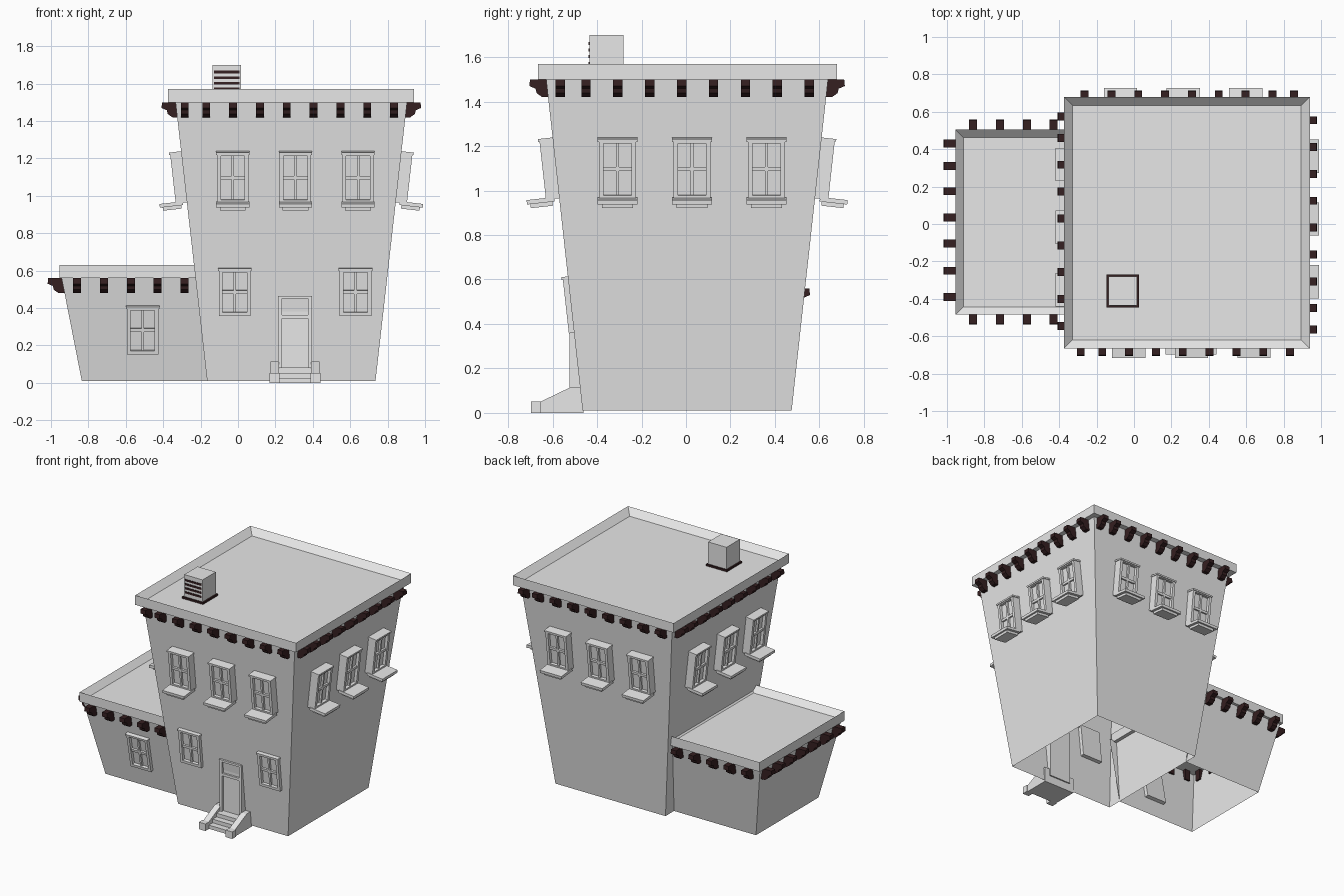
import bpy, bmesh, math
from mathutils import Matrix, Vector

cube = bpy.data.objects.get("Cube")
if cube:
    bpy.data.objects.remove(cube)


def material(name, color):
    m = bpy.data.materials.new(name)
    m.use_nodes = True
    m.diffuse_color = color
    m.node_tree.nodes["Principled BSDF"].inputs["Base Color"].default_value = color
    return m


PLASTER = material("pale grey plaster", (0.8, 0.8, 0.8, 1))
WOOD = material("dark brown wood", (0.036, 0.014, 0.015, 1))


def finish(name, bm, mat, matrix=Matrix()):
    mesh = bpy.data.meshes.new(name)
    bm.to_mesh(mesh)
    bm.free()
    mesh.materials.append(mat)
    obj = bpy.data.objects.new(name, mesh)
    obj.matrix_world = matrix
    bpy.context.collection.objects.link(obj)
    return obj


def add_box(bm, x0, x1, y0, y1, z0, z1):
    place = Matrix.Translation(((x0 + x1) / 2, (y0 + y1) / 2, (z0 + z1) / 2))
    size = Matrix.Diagonal((x1 - x0, y1 - y0, z1 - z0, 1))
    bmesh.ops.create_cube(bm, size=1, matrix=place @ size)


def boxes(name, spans, mat=PLASTER, matrix=Matrix()):
    bm = bmesh.new()
    for span in spans:
        add_box(bm, *span)
    return finish(name, bm, mat, matrix)


def extrude_profile(name, points, x0, x1, mat, matrix=Matrix()):
    """Closed (y, z) profile swept along x."""
    bm = bmesh.new()
    face = bm.faces.new([bm.verts.new((x0, y, z)) for y, z in points])
    moved = bmesh.ops.extrude_face_region(bm, geom=[face])["geom"]
    bmesh.ops.translate(bm, vec=(x1 - x0, 0, 0),
                        verts=[v for v in moved if isinstance(v, bmesh.types.BMVert)])
    bmesh.ops.recalc_face_normals(bm, faces=bm.faces)
    return finish(name, bm, mat, matrix)


def flared_walls(name, bottom, top, z0, z1, sides):
    """Open shell; each rectangle is x0, x1, y0, y1."""
    bm = bmesh.new()
    rings = [[bm.verts.new((x, y, z)) for x, y in
              ((r[0], r[2]), (r[1], r[2]), (r[1], r[3]), (r[0], r[3]))]
             for r, z in ((bottom, z0), (top, z1))]
    for i in sides:
        j = (i + 1) % 4
        bm.faces.new((rings[0][i], rings[0][j], rings[1][j], rings[1][i]))
    return finish(name, bm, PLASTER)


def parapet_roof(name, rim, depth, span):
    """Slab whose top is sunk inside a raised rim."""
    bm = bmesh.new()
    add_box(bm, *span)
    top = max(bm.faces, key=lambda f: f.calc_center_median().z)
    bmesh.ops.inset_region(bm, faces=[top], thickness=rim)
    bmesh.ops.translate(bm, vec=(0, 0, -depth), verts=top.verts)
    return finish(name, bm, PLASTER)


def wall_frame(center, reach, slope, side, along, z, tilted=True):
    """Local frame on a wall: x right, -y outward, z up the wall."""
    turn = Matrix.Rotation(side * math.pi / 2, 4, 'Z')
    spot = Matrix.Translation((along, -(reach + slope * z), z))
    tilt = Matrix.Rotation(math.atan(slope) if tilted else 0, 4, 'X')
    return Matrix.Translation(Vector((*center, 0))) @ turn @ spot @ tilt


def window(name, matrix, w, h, out, sill):
    a, edge = w / 2, 0.02
    spans = [(-a, -a + edge, -out, 0.03, 0, h), (a - edge, a, -out, 0.03, 0, h),
             (-a, a, -out, 0.03, 0, edge), (-a, a, -out, 0.03, h - edge, h),
             (-a, a, -out + 0.022, 0.03, 0, h)]
    # sash bars
    spans += [(-0.007, 0.007, 0.008 - out, 0.02, 0, h),
              (-a, a, 0.008 - out, 0.02, h / 2 - 0.009, h / 2 + 0.009)]
    # head cap
    spans.append((-a - 0.005, a + 0.005, -out - 0.006, 0.02, h - 0.012, h))
    if sill:
        spans += [(-a - 0.005, a + 0.005, -0.145, -0.02, -0.012, 0.008),
                  (-a + 0.015, a - 0.015, -0.13, -0.03, -0.03, -0.012)]
    boxes(name, spans, PLASTER, matrix)


BRACKET = [(0.03, 0), (-0.07, 0), (-0.073, -0.03), (-0.045, -0.042),
           (-0.04, -0.062), (-0.015, -0.08), (0.03, -0.08)]


def bracket(name, matrix):
    extrude_profile(name, BRACKET, -0.021, 0.021, WOOD, matrix)


# Main block
C = (0.285, 0.005)
REACH = (0.47, 0.45)
SLOPE = (0.111, 0.114)
flared_walls("main_walls", (-0.165, 0.735, -0.465, 0.475),
             (-0.335, 0.905, -0.63, 0.64), 0.01, 1.51, range(4))
parapet_roof("main_roof", 0.065, 0.045, (-0.375, 0.94, -0.665, 0.68, 1.5, 1.57))

bracket_spots = [-0.57] + [-0.455 + 0.1435 * k for k in range(8)]
for side, label in enumerate(("front", "left", "back", "right")):
    reach, slope = REACH[side % 2], SLOPE[side % 2]
    for k in range(3):
        m = wall_frame(C, reach, slope, side, 0.022 + 0.335 * (k - 1), 0.965)
        window(f"{label}_upper_window_{k + 1}", m, 0.168, 0.275, 0.058, True)
    for k, t in enumerate(bracket_spots):
        bracket(f"{label}_bracket_{k + 1}",
                wall_frame(C, reach, slope, side, t, 1.5, False))

for label, x in (("right", -0.017), ("left", 0.628)):
    m = wall_frame(C, REACH[0], SLOPE[0], 0, x - C[0], 0.36)
    window(f"ground_window_{label}", m, 0.17, 0.255, 0.022, False)

# Side annex
A = (-0.5, 0.01)
flared_walls("annex_walls", (-0.835, -0.165, -0.355, 0.375),
             (-0.945, -0.165, -0.465, 0.485), 0.01, 0.57, (0, 2, 3))
parapet_roof("annex_roof", 0.06, 0.04, (-0.955, -0.2, -0.485, 0.505, 0.56, 0.63))
window("annex_window", wall_frame(A, 0.365, 0.196, 0, -0.01, 0.155),
       0.168, 0.262, 0.022, False)
for k in range(5):
    x = -0.86 + 0.1435 * k
    bracket(f"annex_front_bracket_{k + 1}",
            wall_frame(A, 0.365, 0.196, 0, x - A[0], 0.56, False))
    bracket(f"annex_back_bracket_{k + 1}",
            wall_frame(A, 0.365, 0.196, 2, A[0] - x, 0.56, False))
for k, t in enumerate((-0.42, -0.3, -0.165, -0.025, 0.115, 0.26, 0.4)):
    bracket(f"annex_side_bracket_{k + 1}",
            wall_frame(A, 0.335, 0.196, 3, t, 0.56, False))

# Door with transom
DX = 0.305
boxes("door_frame", [
    (DX - 0.09, DX - 0.07, -0.525, -0.45, 0.06, 0.465),
    (DX + 0.07, DX + 0.09, -0.525, -0.45, 0.06, 0.465),
    (DX - 0.09, DX + 0.09, -0.53, -0.45, 0.45, 0.465),
    (DX - 0.08, DX + 0.08, -0.52, -0.45, 0.343, 0.362)])
boxes("door_panel", [(DX - 0.08, DX + 0.08, -0.506, -0.45, 0.06, 0.455)])

# Entrance steps
boxes("entrance_steps", [(DX - 0.09, DX + 0.09, -0.655 + 0.045 * k, -0.46, 0, 0.027 * (k + 1))
                         for k in range(3)])
CHEEK = [(-0.695, 0), (-0.695, 0.05), (-0.655, 0.05), (-0.52, 0.115), (-0.46, 0.115), (-0.46, 0)]
for label, s in (("right", -1), ("left", 1)):
    extrude_profile(f"step_cheek_{label}", CHEEK, DX + s * 0.085, DX + s * 0.13, PLASTER)
    boxes(f"step_post_{label}", [(DX + s * 0.11 - 0.027, DX + s * 0.11 + 0.027,
                                  -0.698, -0.653, 0, 0.052)])

# Roof vent
boxes("vent_box", [(-0.135, 0.015, -0.435, -0.28, 1.52, 1.7)])
boxes("vent_skirt", [(-0.146, 0.026, -0.446, -0.269, 1.52, 1.538)], WOOD)
boxes("vent_louvres", [(-0.127, 0.007, -0.439, -0.43, z, z + 0.014)
                       for z in (1.565, 1.595, 1.625, 1.655)], WOOD)
